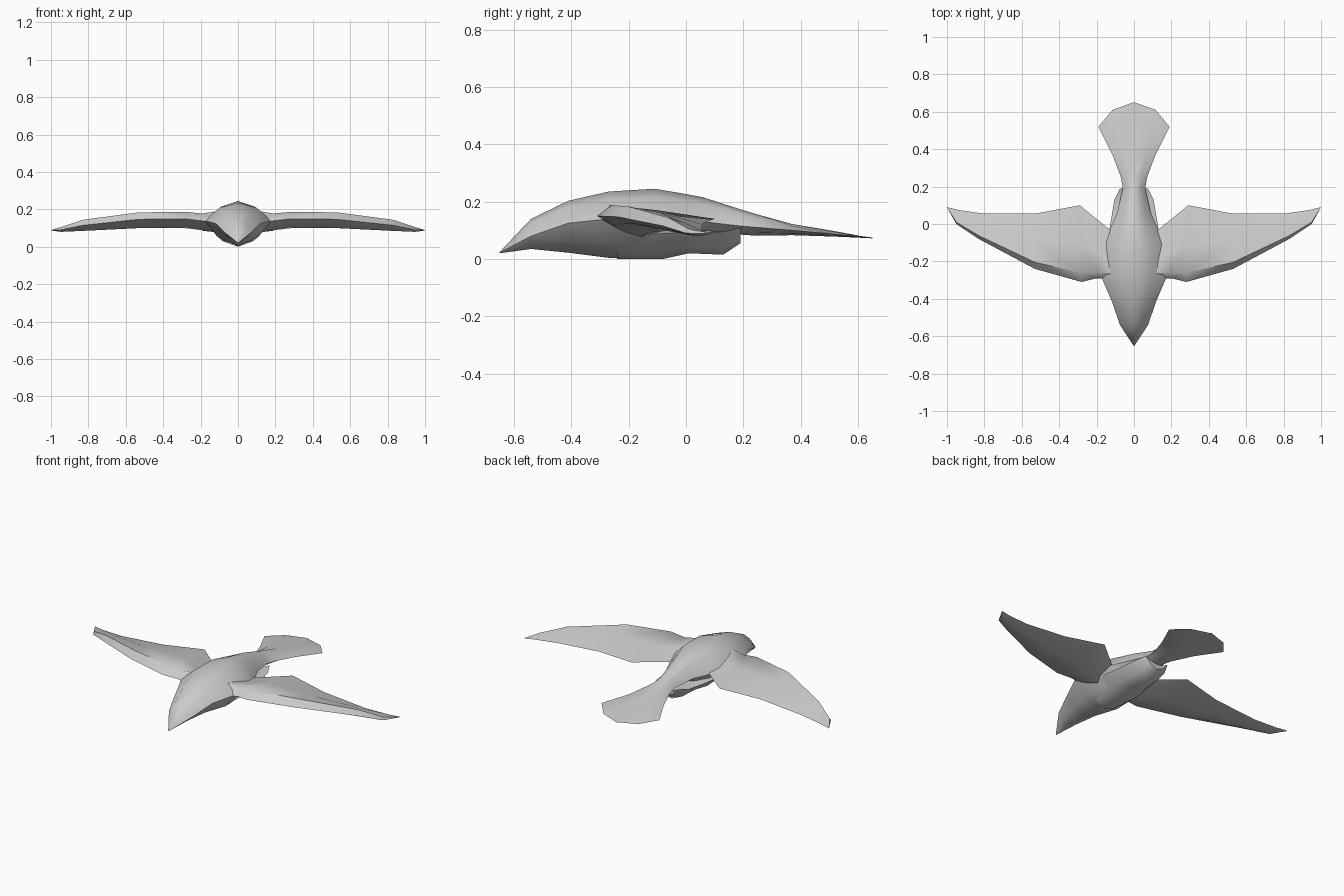
import bpy, math

cube = bpy.data.objects.get("Cube")
if cube:
    bpy.data.objects.remove(cube)

grey = bpy.data.materials.new("plumage grey")
grey.use_nodes = True
colour = (0.6, 0.6, 0.6, 1)
grey.diffuse_color = colour
grey.node_tree.nodes["Principled BSDF"].inputs["Base Color"].default_value = colour


def loft(name, rings):
    """Skin a list of equal closed rings and cap both ends."""
    n = len(rings[0])
    verts = [p for ring in rings for p in ring]
    faces = [tuple(range(n)), tuple(range(len(verts) - n, len(verts)))]
    for r in range(len(rings) - 1):
        for i in range(n):
            a, b = r * n + i, r * n + (i + 1) % n
            faces.append((a, b, b + n, a + n))
    mesh = bpy.data.meshes.new(name)
    mesh.from_pydata(verts, [], faces)
    mesh.materials.append(grey)
    obj = bpy.data.objects.new(name, mesh)
    bpy.context.collection.objects.link(obj)
    bpy.ops.object.select_all(action='DESELECT')
    obj.select_set(True)
    bpy.context.view_layer.objects.active = obj
    bpy.ops.object.mode_set(mode='EDIT')
    bpy.ops.mesh.select_all(action='SELECT')
    bpy.ops.mesh.normals_make_consistent(inside=False)
    bpy.ops.object.mode_set(mode='OBJECT')
    bpy.ops.object.shade_smooth_by_angle(angle=math.radians(50))
    return obj


def body_ring(y, w, side, top, low):
    """Eight-sided cross-section with a soft ridge and keel."""
    up, down = side + 0.72 * (top - side), side + 0.65 * (low - side)
    return [(0, y, top), (0.55 * w, y, up), (w, y, side), (0.6 * w, y, down),
            (0, y, low), (-0.6 * w, y, down), (-w, y, side), (-0.55 * w, y, up)]


def wing_ring(lead, trail, z_lead, crown, z_trail, under):
    """Airfoil between a leading and a trailing point."""
    def at(t, z):
        return (lead[0] + t * (trail[0] - lead[0]),
                lead[1] + t * (trail[1] - lead[1]), z)
    mid_top = crown + 0.35 * (z_trail - crown)
    return [at(0, z_lead), at(0.12, crown), at(0.5, mid_top),
            at(1, z_trail), at(0.55, under), at(0.2, (z_lead + under) / 2)]


# Head, back and fanned tail: y, half width, side height, top, bottom
loft("body_and_tail", [body_ring(*s) for s in (
    (-0.65, 0.003, 0.022, 0.024, 0.02),
    (-0.54, 0.075, 0.08, 0.14, 0.035),
    (-0.41, 0.12, 0.125, 0.203, 0.022),
    (-0.27, 0.18, 0.14, 0.235, 0.004),
    (-0.11, 0.165, 0.135, 0.245, 0.002),
    (-0.02, 0.125, 0.13, 0.23, 0.04),
    (0.06, 0.09, 0.13, 0.215, 0.095),
    (0.19, 0.06, 0.115, 0.173, 0.085),
    (0.25, 0.07, 0.11, 0.155, 0.081),
    (0.37, 0.115, 0.1, 0.122, 0.083),
    (0.52, 0.19, 0.086, 0.097, 0.078),
    (0.61, 0.115, 0.077, 0.08, 0.074),
    (0.65, 0.004, 0.073, 0.075, 0.072))])

# Belly and tucked feet, ending below the tail
loft("belly", [body_ring(*s) for s in (
    (-0.24, 0.1, 0.07, 0.11, 0.0),
    (-0.08, 0.14, 0.09, 0.13, 0.0),
    (0.01, 0.125, 0.09, 0.11, 0.02),
    (0.13, 0.105, 0.095, 0.09, 0.015),
    (0.19, 0.075, 0.11, 0.085, 0.055))])

# Wings, from inside the body out to the swept tips
sections = (
    ((0.06, -0.3), (0.04, -0.06), 0.13, 0.2, 0.13, 0.06),
    ((0.2, -0.29), (0.13, -0.03), 0.14, 0.178, 0.135, 0.085),
    ((0.28, -0.31), (0.29, 0.1), 0.15, 0.187, 0.14, 0.1),
    ((0.53, -0.24), (0.53, 0.055), 0.147, 0.184, 0.122, 0.1),
    ((0.83, -0.08), (0.8, 0.055), 0.115, 0.145, 0.1, 0.086),
    ((0.95, 0.0), (0.94, 0.075), 0.09, 0.105, 0.092, 0.08),
    ((0.995, 0.08), (1.0, 0.09), 0.088, 0.091, 0.09, 0.087))
for name, sign in (("left_wing", 1), ("right_wing", -1)):
    loft(name, [[(sign * x, y, z) for x, y, z in wing_ring(*s)] for s in sections])
